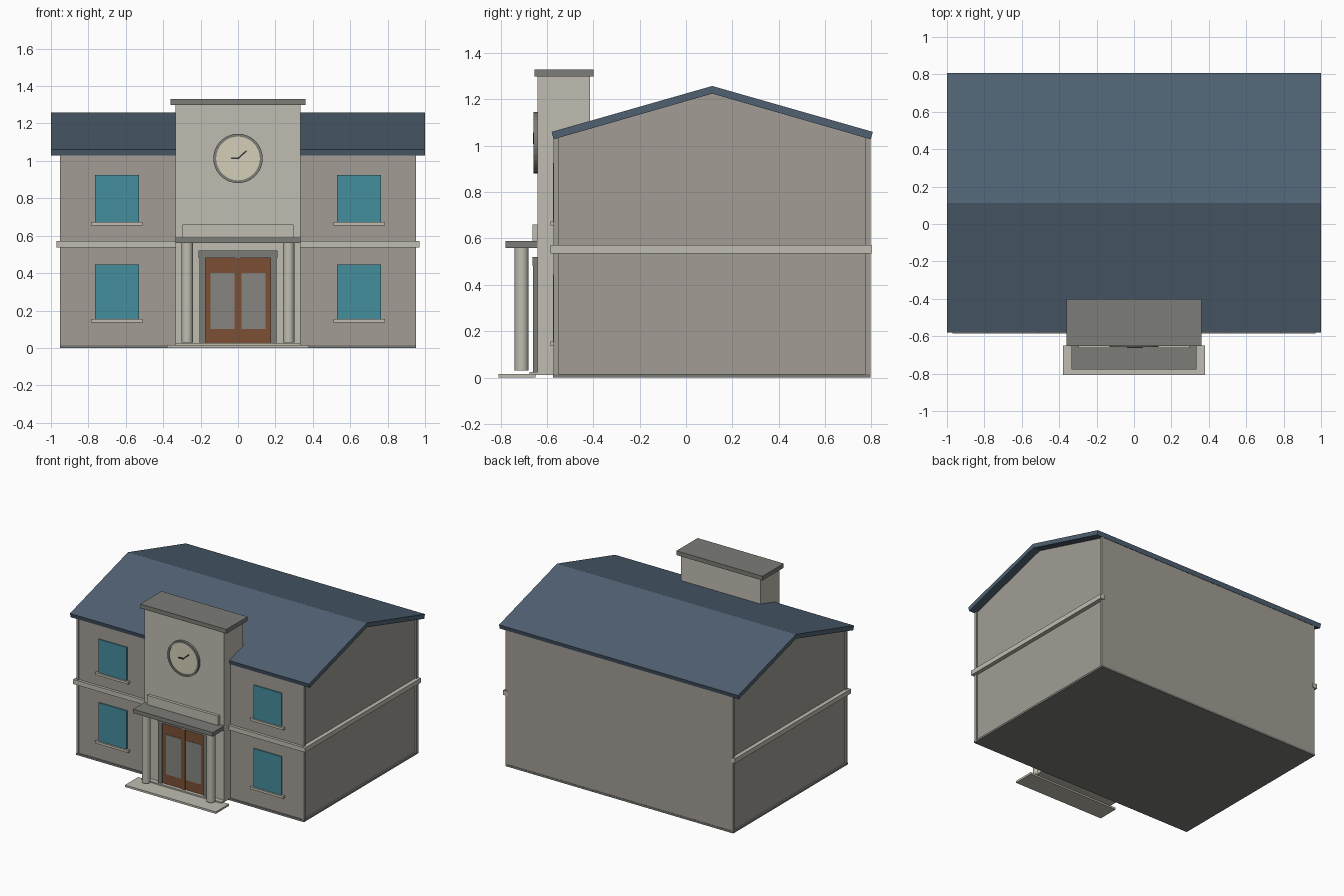
import bpy, bmesh, math
from mathutils import Matrix

if "Cube" in bpy.data.objects:
    bpy.data.objects.remove(bpy.data.objects["Cube"])


def material(name, r, g, b):
    m = bpy.data.materials.new(name)
    m.diffuse_color = (r, g, b, 1)
    m.use_nodes = True
    m.node_tree.nodes["Principled BSDF"].inputs["Base Color"].default_value = m.diffuse_color
    return m


WALL = material("wall_stone", 0.36, 0.34, 0.30)
LIGHT = material("light_stone", 0.53, 0.51, 0.44)
DARK = material("dark_stone", 0.20, 0.20, 0.185)
ROOF = material("roof_slate", 0.08, 0.12, 0.17)
GLASS = material("window_glass", 0.06, 0.27, 0.34)
PANE = material("door_glass", 0.24, 0.235, 0.22)
WOOD = material("door_wood", 0.20, 0.08, 0.035)
DIAL = material("clock_dial", 0.66, 0.62, 0.48)
BLACK = material("clock_hands", 0.04, 0.045, 0.05)


def finish(name, bm, mat):
    bmesh.ops.recalc_face_normals(bm, faces=bm.faces)
    me = bpy.data.meshes.new(name)
    bm.to_mesh(me)
    bm.free()
    me.materials.append(mat)
    ob = bpy.data.objects.new(name, me)
    bpy.context.collection.objects.link(ob)
    return ob


def box(name, x, y, z, mat):
    bm = bmesh.new()
    bmesh.ops.create_cube(bm, size=1)
    for v in bm.verts:
        v.co = [r[0] if c < 0 else r[1] for c, r in zip(v.co, (x, y, z))]
    return finish(name, bm, mat)


def pair(name, x, y, z, mat):
    box(name + "_right", x, y, z, mat)
    box(name + "_left", (-x[1], -x[0]), y, z, mat)


def extrude_x(name, profile, half, mat):
    bm = bmesh.new()
    f = bm.faces.new([bm.verts.new((-half, y, z)) for y, z in profile])
    new = bmesh.ops.extrude_face_region(bm, geom=[f])["geom"]
    bmesh.ops.translate(bm, vec=(2 * half, 0, 0),
                        verts=[v for v in new if isinstance(v, bmesh.types.BMVert)])
    return finish(name, bm, mat)


def cylinder(name, loc, radius, depth, sides, mat, facing_front=False):
    bm = bmesh.new()
    m = Matrix.Translation(loc)
    if facing_front:
        m = m @ Matrix.Rotation(math.pi / 2, 4, 'X')
    bmesh.ops.create_cone(bm, cap_ends=True, segments=sides, radius1=radius,
                          radius2=radius, depth=depth, matrix=m)
    for f in bm.faces:
        f.smooth = len(f.verts) == 4
    ob = finish(name, bm, mat)
    bpy.context.view_layer.objects.active = ob
    ob.select_set(True)
    bpy.ops.object.shade_smooth_by_angle()
    ob.select_set(False)
    return ob


# Main block with gable ends
extrude_x("main_walls", [(-0.565, 0.015), (0.793, 0.015), (0.793, 1.03),
                         (0.113, 1.226), (-0.565, 1.03)], 0.94, WALL)
box("plinth", (-0.953, 0.953), (-0.573, 0.796), (0, 0.015), DARK)
pair("front_corner_post", (0.933, 0.952), (-0.571, -0.55), (0.015, 1.04), WALL)
pair("back_corner_post", (0.933, 0.952), (0.775, 0.795), (0.015, 1.04), WALL)

# Belt course on the front and sides
box("front_belt", (-0.97, 0.97), (-0.585, -0.56), (0.536, 0.571), LIGHT)
pair("side_belt", (0.935, 0.97), (-0.585, 0.80), (0.536, 0.571), LIGHT)

# Gable roof
extrude_x("roof", [(-0.58, 1.06), (0.113, 1.258), (0.806, 1.06), (0.797, 1.028),
                   (0.113, 1.225), (-0.571, 1.028)], 1.0, ROOF)

# Windows and sills
for floor, z0, z1 in (("lower", 0.155, 0.445), ("upper", 0.673, 0.925)):
    pair(floor + "_window", (0.53, 0.765), (-0.574, -0.56), (z0, z1), GLASS)
    pair(floor + "_sill", (0.51, 0.787), (-0.585, -0.56), (z0 - 0.018, z0), LIGHT)

# Clock tower
box("tower", (-0.333, 0.333), (-0.64, -0.415), (0.012, 1.298), LIGHT)
box("tower_cap", (-0.36, 0.36), (-0.653, -0.40), (1.298, 1.33), DARK)

# Clock: rim ring, dial and hands
CZ = 1.013
bm = bmesh.new()
N = 32
rings = []
for r, y in ((0.132, -0.64), (0.132, -0.658), (0.117, -0.658), (0.117, -0.64)):
    rings.append([bm.verts.new((r * math.cos(2 * math.pi * i / N), y,
                                CZ + r * math.sin(2 * math.pi * i / N))) for i in range(N)])
for a, b in zip(rings, rings[1:] + rings[:1]):
    for i in range(N):
        bm.faces.new((a[i], a[(i + 1) % N], b[(i + 1) % N], b[i]))
finish("clock_rim", bm, DARK)
cylinder("clock_dial", (0, -0.644, CZ), 0.118, 0.016, N, DIAL, True)
for name, length, angle in (("minute_hand", 0.062, math.radians(42)),
                            ("hour_hand", 0.038, math.pi)):
    hand = box(name, (-0.004, length), (-0.66, -0.651), (-0.004, 0.004), BLACK)
    hand.data.transform(Matrix.Translation((0, 0, CZ)) @ Matrix.Rotation(-angle, 4, 'Y'))

# Porch: steps, columns, canopy and blank sign board
box("porch_step", (-0.38, 0.38), (-0.808, -0.65), (0, 0.015), LIGHT)
box("door_step", (-0.333, 0.333), (-0.675, -0.56), (0.012, 0.025), LIGHT)
for side, x in (("left", -0.271), ("right", 0.271)):
    cylinder("column_" + side, (x, -0.709, 0.295), 0.03, 0.53, 16, LIGHT)
box("canopy", (-0.333, 0.333), (-0.778, -0.635), (0.56, 0.59), DARK)
box("sign_board", (-0.297, 0.297), (-0.662, -0.635), (0.59, 0.66), LIGHT)

# Double door with frame and glass panes
pair("door_jamb", (0.175, 0.206), (-0.66, -0.635), (0.025, 0.50), DARK)
box("door_lintel", (-0.21, 0.21), (-0.663, -0.635), (0.482, 0.52), DARK)
pair("door_leaf", (0.002, 0.175), (-0.65, -0.635), (0.025, 0.482), WOOD)
box("door_mullion", (-0.014, 0.014), (-0.656, -0.635), (0.025, 0.482), WOOD)
pair("door_pane", (0.02, 0.147), (-0.653, -0.64), (0.10, 0.40), PANE)
